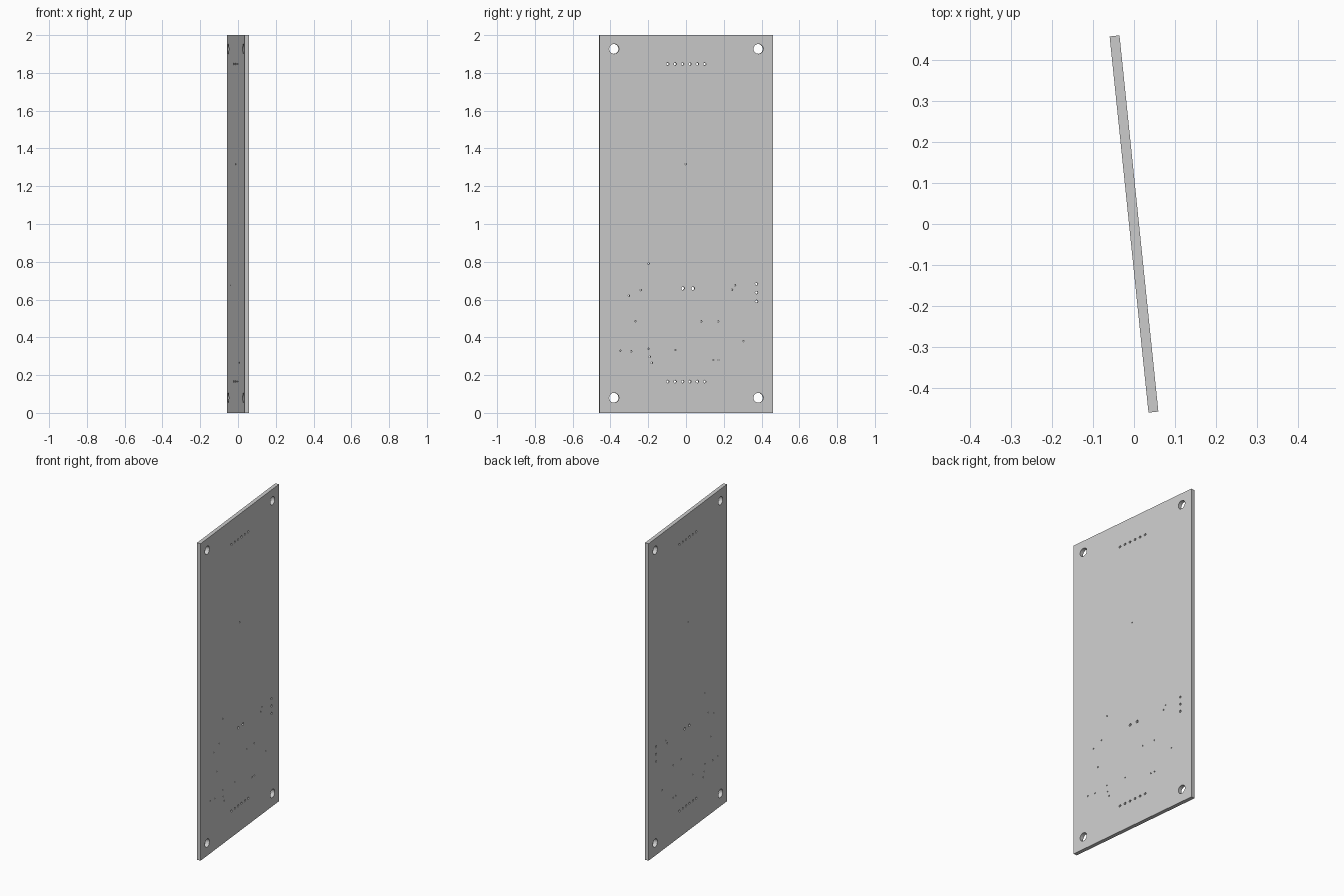
import bpy, bmesh, math
from mathutils import Matrix

cube = bpy.data.objects.get("Cube")
if cube:
    bpy.data.objects.remove(cube, do_unlink=True)

WIDTH, HEIGHT, THICK = 0.922, 2.0, 0.0242
TURN = math.radians(5.9)

grey = bpy.data.materials.new("light grey")
grey.use_nodes = True
grey.diffuse_color = (0.6, 0.6, 0.6, 1)
grey.node_tree.nodes["Principled BSDF"].inputs["Base Color"].default_value = (0.6, 0.6, 0.6, 1)


def make_object(name, bm):
    mesh = bpy.data.meshes.new(name)
    bm.to_mesh(mesh)
    bm.free()
    mesh.materials.append(grey)
    ob = bpy.data.objects.new(name, mesh)
    bpy.context.collection.objects.link(ob)
    return ob


def drill(bm, y, z, radius, sides):
    place = Matrix.Translation((0, y, z)) @ Matrix.Rotation(math.pi / 2, 4, 'Y')
    bmesh.ops.create_cone(bm, cap_ends=True, segments=sides, radius1=radius,
                          radius2=radius, depth=THICK * 3, matrix=place)


# Flat board
bm = bmesh.new()
bmesh.ops.create_cube(bm, size=1, matrix=Matrix.Translation((0, 0, HEIGHT / 2))
                      @ Matrix.Diagonal((THICK, WIDTH, HEIGHT, 1)))
board = make_object("circuit_board", bm)

holes = bmesh.new()
# Mounting holes in the corners
for y in (-0.384, 0.384):
    for z in (0.08, 1.927):
        drill(holes, y, z, 0.026, 32)
# Rows of pin holes at top and bottom
for z in (0.166, 1.847):
    for i in range(6):
        drill(holes, (i - 2.5) * 0.0393, z, 0.007, 16)
# Column of three pin holes and a central pair
for i in range(3):
    drill(holes, 0.374, 0.59 + i * 0.0465, 0.007, 16)
for y in (-0.018, 0.036):
    drill(holes, y, 0.659, 0.0085, 16)
# Scattered small vias
vias = [(-0.003, 1.317), (-0.2, 0.79), (-0.305, 0.62), (-0.242, 0.65),
        (-0.27, 0.486), (0.08, 0.484), (0.17, 0.484), (0.304, 0.38),
        (0.244, 0.652), (0.26, 0.676), (-0.35, 0.33), (-0.293, 0.326),
        (-0.201, 0.34), (-0.194, 0.297), (-0.183, 0.265), (-0.058, 0.333),
        (0.143, 0.28), (0.172, 0.28)]
for y, z in vias:
    drill(holes, y, z, 0.004, 12)
cutter = make_object("hole_cutter", holes)
cutter.hide_render = True

# Cut the holes, then turn the finished board
mod = board.modifiers.new("holes", 'BOOLEAN')
mod.operation = 'DIFFERENCE'
mod.solver = 'EXACT'
mod.object = cutter
bpy.ops.object.select_all(action='DESELECT')
bpy.context.view_layer.objects.active = board
board.select_set(True)
bpy.ops.object.modifier_apply(modifier=mod.name)
bpy.data.objects.remove(cutter, do_unlink=True)
bpy.ops.object.shade_smooth_by_angle(angle=math.radians(35))
board.rotation_euler.z = TURN
